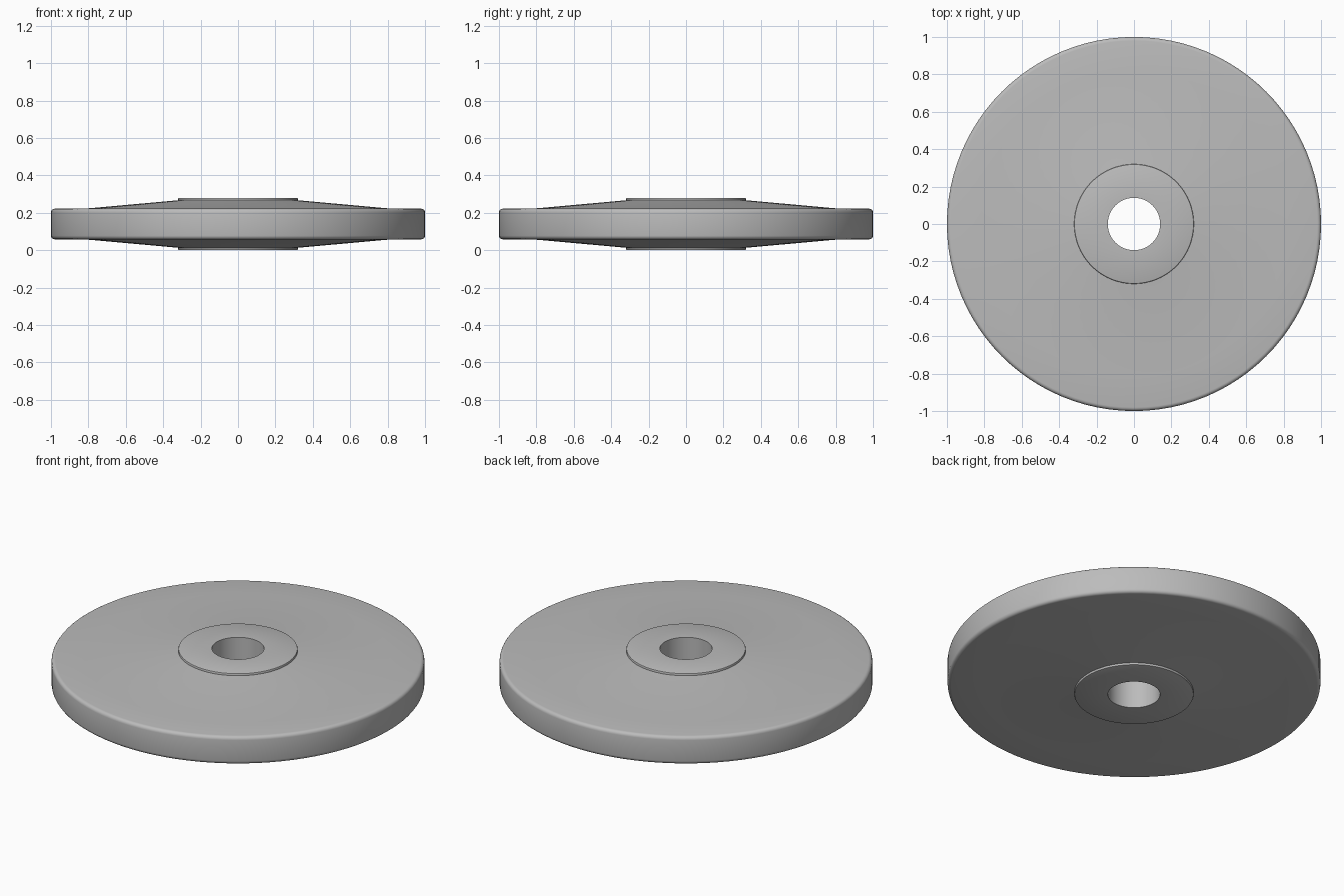
import bpy, bmesh, math
from mathutils import Matrix, Vector

cube = bpy.data.objects.get("Cube")
if cube:
    bpy.data.objects.remove(cube, do_unlink=True)

SEGMENTS = 96
MID = 0.14          # half the total height

steel = bpy.data.materials.new("grey_steel")
steel.use_nodes = True
colour = (0.5, 0.5, 0.5, 1)
steel.diffuse_color = colour
steel.node_tree.nodes["Principled BSDF"].inputs["Base Color"].default_value = colour


def rounded_corner(radius, height, fillet, steps=4):
    """Quarter-round points from the top face down to the side."""
    turns = [math.pi / 2 * (1 - i / steps) for i in range(steps + 1)]
    return [(radius - fillet + fillet * math.cos(a),
             height - fillet + fillet * math.sin(a)) for a in turns]


# Upper half of the section: bore, hub, sloping web, flat rim, rounded edge
upper = [(0.14, 0.14)]
upper += rounded_corner(0.32, 0.14, 0.006, 2)
upper += [(0.32, 0.127), (0.82, 0.082)]
upper += rounded_corner(1.0, 0.082, 0.02)

# Mirror the section and close it into a ring
section = upper + [(r, -h) for r, h in reversed(upper)]

bm = bmesh.new()
verts = [bm.verts.new((r, 0, h + MID)) for r, h in section]
edges = [bm.edges.new((v, verts[(i + 1) % len(verts)])) for i, v in enumerate(verts)]
bmesh.ops.spin(bm, geom=verts + edges, cent=(0, 0, 0), axis=(0, 0, 1),
               angle=2 * math.pi, steps=SEGMENTS, use_merge=True)
bmesh.ops.remove_doubles(bm, verts=bm.verts, dist=0.0001)
bmesh.ops.recalc_face_normals(bm, faces=bm.faces)

mesh = bpy.data.meshes.new("disc_plate")
bm.to_mesh(mesh)
bm.free()
mesh.materials.append(steel)
disc = bpy.data.objects.new("disc_plate", mesh)
bpy.context.collection.objects.link(disc)

# Smooth the round surfaces, keep the hub and bore edges crisp
bpy.context.view_layer.objects.active = disc
disc.select_set(True)
bpy.ops.object.shade_smooth_by_angle(angle=math.radians(35))
